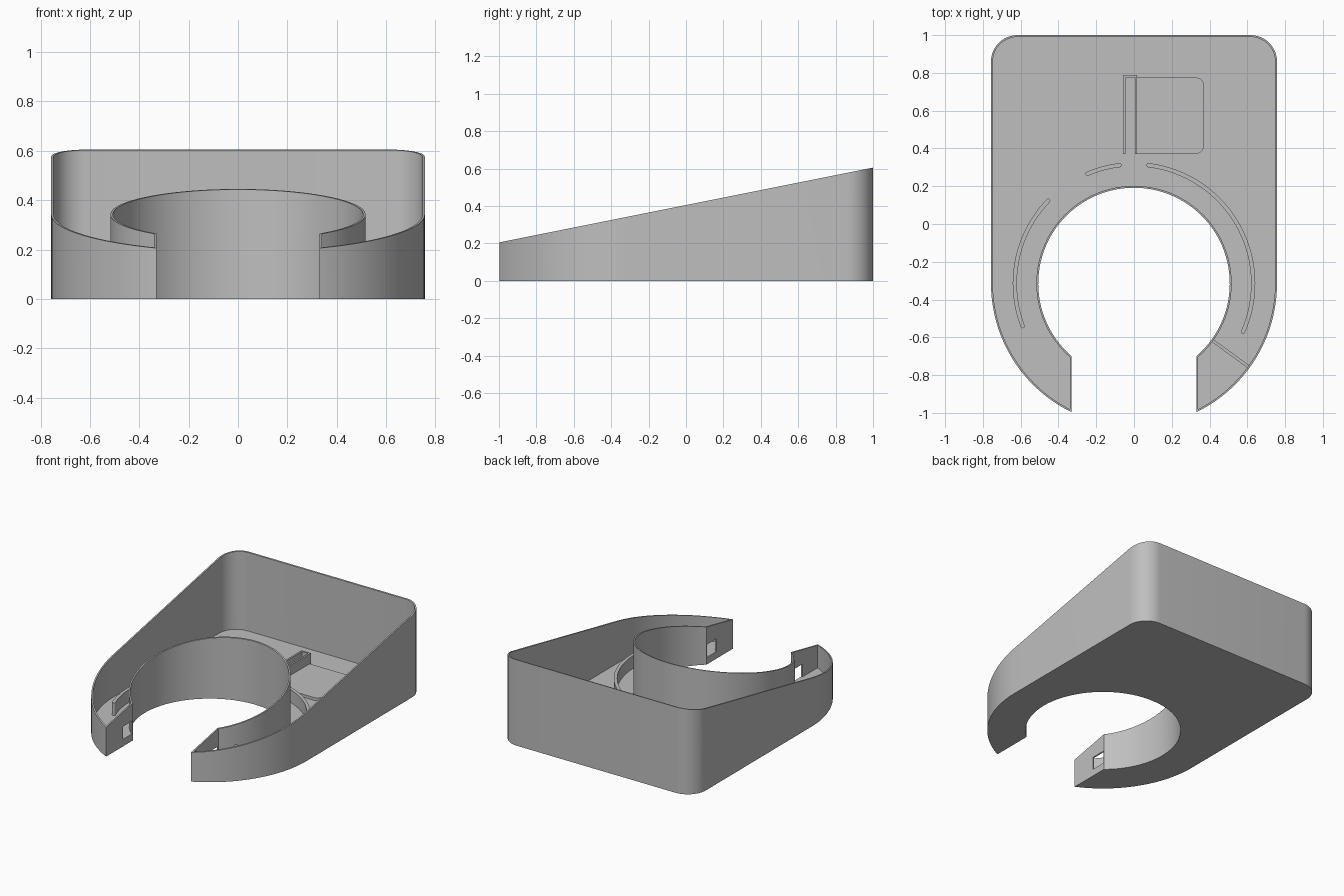
import bpy
import bmesh
from math import acos, cos, sin, pi, radians

if "Cube" in bpy.data.objects:
    bpy.data.objects.remove(bpy.data.objects["Cube"], do_unlink=True)

CY = -0.315                      # centre of the round opening
R_OUT, R_IN = 0.757, 0.507
GAP, CORNER = 0.33, 0.14
WALL, FLOOR, RIB = 0.01, 0.05, 0.14

grey = bpy.data.materials.new("plain grey")
grey.use_nodes = True
colour = (0.52, 0.52, 0.52, 1)
grey.diffuse_color = colour
grey.node_tree.nodes["Principled BSDF"].inputs["Base Color"].default_value = colour


def arc(cx, cy, r, a0, a1, n):
    return [(cx + r * cos(a0 + (a1 - a0) * i / n), cy + r * sin(a0 + (a1 - a0) * i / n))
            for i in range(n + 1)]


def prism(name, pts, z0, top):
    """Extrude an outline from z0 up to top(y)."""
    bm = bmesh.new()
    low = [bm.verts.new((x, y, z0)) for x, y in pts]
    high = [bm.verts.new((x, y, top(y))) for x, y in pts]
    bm.faces.new(low)
    bm.faces.new(high)
    for i in range(len(pts)):
        j = (i + 1) % len(pts)
        bm.faces.new((low[i], low[j], high[j], high[i]))
    bmesh.ops.recalc_face_normals(bm, faces=bm.faces)
    mesh = bpy.data.meshes.new(name)
    bm.to_mesh(mesh)
    bm.free()
    mesh.materials.append(grey)
    obj = bpy.data.objects.new(name, mesh)
    bpy.context.collection.objects.link(obj)
    return obj


def smooth(obj):
    bpy.ops.object.select_all(action="DESELECT")
    obj.select_set(True)
    bpy.context.view_layer.objects.active = obj
    bpy.ops.object.shade_smooth_by_angle(angle=radians(30))


def cut(obj, cutter):
    mod = obj.modifiers.new(cutter.name, "BOOLEAN")
    mod.operation = "DIFFERENCE"
    mod.solver = "EXACT"
    mod.object = cutter
    bpy.context.view_layer.objects.active = obj
    bpy.ops.object.modifier_apply(modifier=mod.name)
    bpy.data.objects.remove(cutter, do_unlink=True)


def footprint(w):
    """Horseshoe outline, moved inward by w."""
    ro, ri, g, c = R_OUT - w, R_IN + w, GAP + w, CORNER - w
    right = arc(0, CY, ro, -acos(g / ro), 0, 32)
    right += arc(R_OUT - CORNER, 1 - CORNER, c, 0, pi / 2, 12)
    left = [(-x, y) for x, y in reversed(right)]
    a = acos(g / ri)
    return right + left + arc(0, CY, ri, pi + a, -a, 80)


def box(name, x0, x1, y0, y1, z0, z1):
    return prism(name, [(x0, y0), (x1, y0), (x1, y1), (x0, y1)], z0, lambda y: z1)


# Wedge-shaped open tray with thin walls
tray = prism("tray", footprint(0), 0, lambda y: 0.405 + 0.2 * y)
cut(tray, prism("cavity", footprint(WALL), FLOOR, lambda y: 1))

# Cable windows in the two prong ends
for side in (-1, 1):
    x0, x1 = sorted((side * 0.31, side * 0.36))
    cut(tray, box("window", x0, x1, -0.81, -0.706, FLOOR, RIB))
smooth(tray)


def curved_rib(name, a0, a1, r=0.631, t=0.011):
    a0, a1 = radians(a0), radians(a1)
    pts = arc(0, CY, r + t, a0, a1, 40)
    pts += arc(r * cos(a1), CY + r * sin(a1), t, a1, a1 + pi, 8)[1:-1]
    pts += arc(0, CY, r - t, a1, a0, 40)
    pts += arc(r * cos(a0), CY + r * sin(a0), t, a0 + pi, a0 + 2 * pi, 8)[1:-1]
    smooth(prism(name, pts, FLOOR - 0.02, lambda y: RIB))


# Curved ribs around the opening
curved_rib("left_curved_rib", -24, 83)
curved_rib("short_curved_rib", 97, 113)
curved_rib("right_curved_rib", 136, 201)

# Straight rib across the left prong
ca, sa = cos(radians(-36)), sin(radians(-36))
prism("cross_rib",
      [(r * ca - s * sa, CY + r * sa + s * ca)
       for r, s in ((0.51, -0.008), (0.752, -0.008), (0.752, 0.008), (0.51, 0.008))],
      FLOOR - 0.02, lambda y: RIB)

# U-shaped channel behind the opening
x0, x1, y0, y1, t = -0.057, 0.016, 0.37, 0.788, 0.012
prism("channel", [(x0, y0), (x0 + t, y0), (x0 + t, y1 - t), (x1 - t, y1 - t),
                  (x1 - t, y0), (x1, y0), (x1, y1), (x0, y1)],
      FLOOR - 0.02, lambda y: RIB)

# Low pad beside the channel
pad = [(0.01, 0.775), (0.01, 0.373)]
pad += arc(0.33, 0.413, 0.04, -pi / 2, 0, 8) + arc(0.33, 0.735, 0.04, 0, pi / 2, 8)
smooth(prism("pad", pad, FLOOR - 0.02, lambda y: FLOOR + 0.02))
